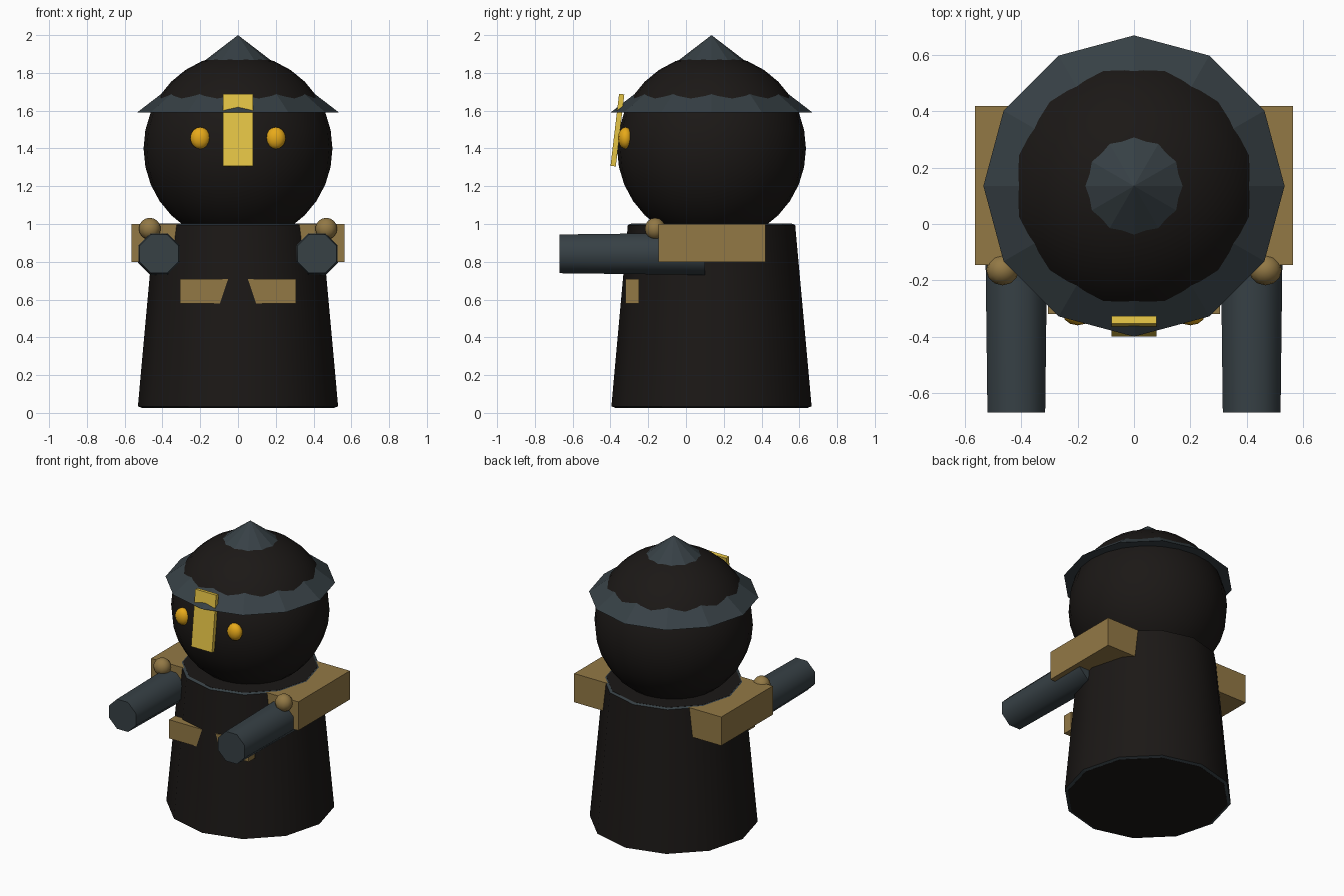
import bpy, bmesh
from math import radians, pi
from mathutils import Matrix, Vector

if "Cube" in bpy.data.objects:
    bpy.data.objects.remove(bpy.data.objects["Cube"])

AXIS_Y = 0.135  # body, head and hat share this axis


def material(name, rgb):
    m = bpy.data.materials.new(name)
    m.diffuse_color = (*rgb, 1)
    m.use_nodes = True
    m.node_tree.nodes["Principled BSDF"].inputs["Base Color"].default_value = m.diffuse_color
    return m


BLACK = material("black", (0.011, 0.009, 0.008))
SLATE = material("slate", (0.038, 0.052, 0.06))
BROWN = material("brown", (0.29, 0.19, 0.06))
YELLOW = material("yellow", (0.78, 0.55, 0.06))
AMBER = material("amber", (0.8, 0.4, 0.01))


def finish(name, bm, mat, loc=(0, 0, 0), rot=(0, 0, 0), scale=(1, 1, 1), smooth=None):
    me = bpy.data.meshes.new(name)
    bm.to_mesh(me)
    bm.free()
    ob = bpy.data.objects.new(name, me)
    bpy.context.collection.objects.link(ob)
    ob.location, ob.rotation_euler, ob.scale = loc, rot, scale
    me.materials.append(mat)
    if smooth:
        bpy.ops.object.select_all(action='DESELECT')
        ob.select_set(True)
        bpy.context.view_layer.objects.active = ob
        bpy.ops.object.shade_smooth_by_angle(angle=radians(smooth))
    return ob


def box(name, mat, lo, hi, rot=(0, 0, 0)):
    lo, hi = Vector(lo), Vector(hi)
    bm = bmesh.new()
    bmesh.ops.create_cube(bm, size=1)
    return finish(name, bm, mat, (lo + hi) / 2, rot, hi - lo)


def cone(name, mat, sides, r1, r2, depth, loc, rot=(0, 0, 0), smooth=None, turn=0):
    bm = bmesh.new()
    bmesh.ops.create_cone(bm, cap_ends=True, segments=sides, radius1=r1, radius2=r2,
                          depth=depth, matrix=Matrix.Rotation(turn, 4, 'Z'))
    return finish(name, bm, mat, loc, rot, smooth=smooth)


def ball(name, mat, loc, scale, u, v):
    bm = bmesh.new()
    bmesh.ops.create_uvsphere(bm, u_segments=u, v_segments=v, radius=1)
    return finish(name, bm, mat, loc, scale=scale, smooth=60)


# Robe: tapered body with thin chamfered trims at both ends
cone("robe", BLACK, 12, 0.53, 0.443, 0.96, (0, AXIS_Y, 0.515), smooth=40)
cone("hem_trim", SLATE, 12, 0.51, 0.53, 0.007, (0, AXIS_Y, 0.0315))
cone("neck_trim", SLATE, 12, 0.443, 0.425, 0.007, (0, AXIS_Y, 0.9985))
cone("hem_base", BLACK, 12, 0.51, 0.51, 0.002, (0, AXIS_Y, 0.028))
cone("neck_top", BLACK, 12, 0.425, 0.425, 0.002, (0, AXIS_Y, 1.002))

# Head with a pointed hat cutting through it
ball("head", BLACK, (0, AXIS_Y, 1.4), (0.5, 0.5, 0.5), 24, 16)
cone("hat", SLATE, 12, 0.535, 0, 0.41, (0, AXIS_Y, 1.795))

# Tilted nose guard
box("nose_guard", YELLOW, (-0.08, -0.377, 1.305), (0.08, -0.349, 1.689), (-0.118, 0, 0))

# Shoulder slab and chest plate, both partly sunk in the robe
box("shoulders", BROWN, (-0.565, -0.145, 0.8), (0.565, 0.42, 0.999))
box("chest_plate", BROWN, (-0.306, -0.32, 0.58), (0.306, -0.25, 0.71))

# Mirrored eyes, arms and arm knobs
for side, s in (("left", 1), ("right", -1)):
    ball(side + "_eye", AMBER, (s * 0.2, -0.32, 1.455), (0.053, 0.04, 0.058), 12, 8)
    cone(side + "_arm", SLATE, 8, 0.121, 0.111, 0.77, (s * 0.418, -0.285, 0.842),
         (pi / 2, 0, 0), smooth=50, turn=pi / 8)
    ball(side + "_knob", BROWN, (s * 0.467, -0.163, 0.975), (0.058, 0.055, 0.058), 12, 8)
